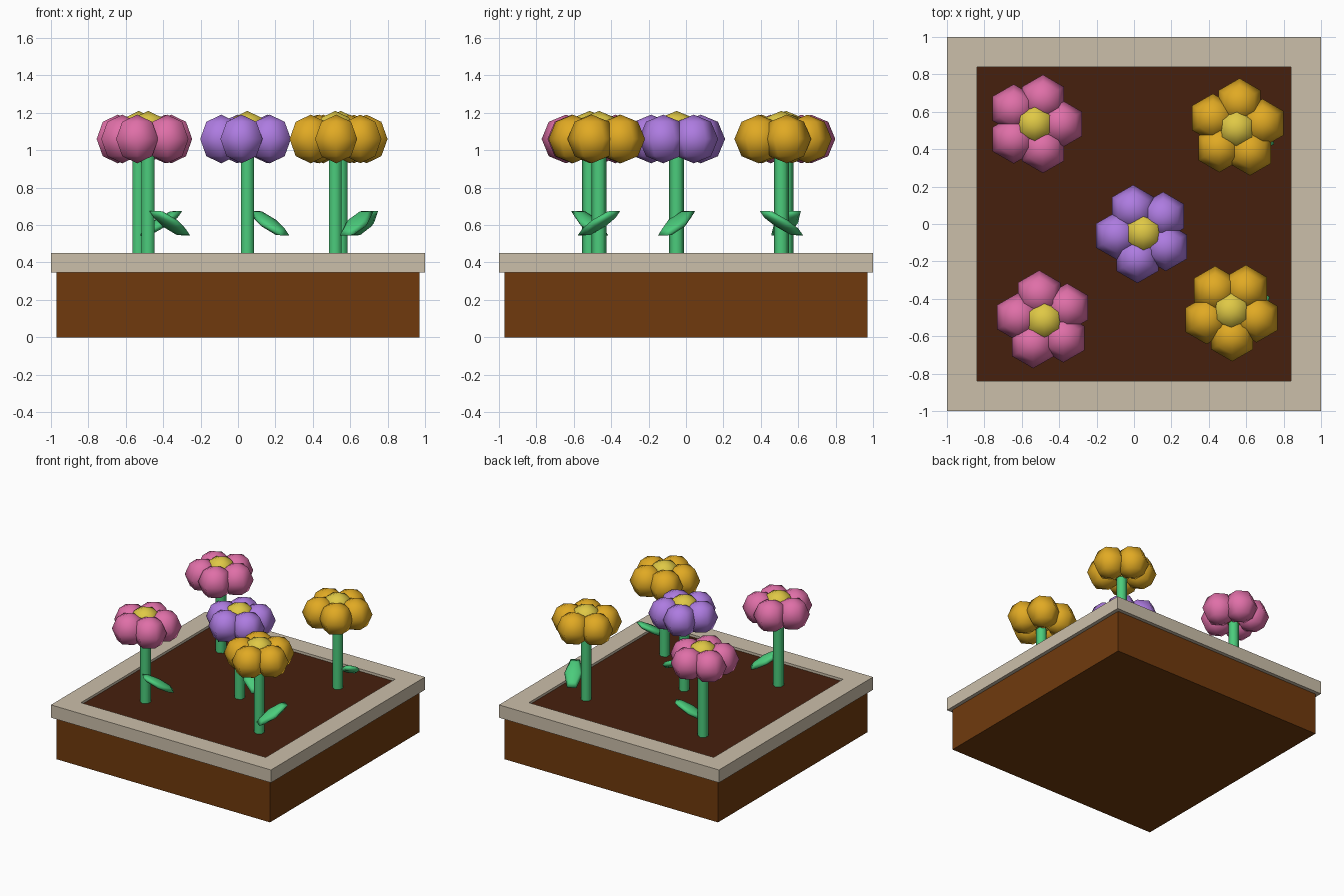
import bpy, bmesh, math
from mathutils import Matrix, Vector

if "Cube" in bpy.data.objects:
    bpy.data.objects.remove(bpy.data.objects["Cube"])


def material(name, rgb):
    m = bpy.data.materials.new(name)
    m.diffuse_color = (*rgb, 1)
    m.use_nodes = True
    m.node_tree.nodes["Principled BSDF"].inputs["Base Color"].default_value = m.diffuse_color
    return m


WOOD = material("brown_wood", (0.16, 0.042, 0.004))
RIM = material("beige_rim", (0.60, 0.52, 0.40))
SOIL = material("dark_soil", (0.062, 0.0145, 0.004))
GREEN = material("leaf_green", (0.07, 0.60, 0.20))
PINK = material("petal_pink", (0.74, 0.16, 0.39))
GOLD = material("petal_gold", (0.75, 0.40, 0.017))
PURPLE = material("petal_purple", (0.42, 0.20, 0.75))
YELLOW = material("centre_yellow", (0.74, 0.58, 0.06))


def finish(name, bm, mat, smooth=False):
    bmesh.ops.recalc_face_normals(bm, faces=bm.faces)
    for f in bm.faces:
        f.smooth = smooth and len(f.verts) < 6
    me = bpy.data.meshes.new(name)
    bm.to_mesh(me)
    bm.free()
    me.materials.append(mat)
    ob = bpy.data.objects.new(name, me)
    bpy.context.collection.objects.link(ob)
    return ob


def box(name, half, z0, z1, mat):
    bm = bmesh.new()
    bmesh.ops.create_cube(bm, size=1, matrix=Matrix.Translation((0, 0, (z0 + z1) / 2))
                          @ Matrix.Diagonal((2 * half, 2 * half, z1 - z0, 1)))
    return finish(name, bm, mat)


def ball(bm, matrix):
    """Six-sided, four-ring ball with corners on +y and -y."""
    rings = [[bm.verts.new(matrix @ Vector((math.sin(p) * math.sin(i * math.pi / 3),
                                            math.sin(p) * math.cos(i * math.pi / 3),
                                            math.cos(p)))) for i in range(6)]
             for p in (math.pi / 4, math.pi / 2, 3 * math.pi / 4)]
    top = bm.verts.new(matrix @ Vector((0, 0, 1)))
    low = bm.verts.new(matrix @ Vector((0, 0, -1)))
    for i in range(6):
        j = (i + 1) % 6
        bm.faces.new((top, rings[0][i], rings[0][j]))
        bm.faces.new((low, rings[2][j], rings[2][i]))
        for a, b in zip(rings, rings[1:]):
            bm.faces.new((a[i], b[i], b[j], a[j]))


# Planter body and soil
box("planter_body", 0.97, 0, 0.36, WOOD)
box("soil", 0.85, 0.34, 0.43, SOIL)

# Square rim: cross-section loops joined round the four corners
bm = bmesh.new()
profile = [(1, 0.345), (1, 0.45), (0.84, 0.45), (0.84, 0.345)]
corners = [(1, 1), (-1, 1), (-1, -1), (1, -1)]
loops = [[bm.verts.new((sx * h, sy * h, z)) for h, z in profile] for sx, sy in corners]
for k in range(4):
    a, b = loops[k], loops[(k + 1) % 4]
    for i in range(4):
        j = (i + 1) % 4
        bm.faces.new((a[i], b[i], b[j], a[j]))
finish("planter_rim", bm, RIM)


def flower(tag, x, y, mat, spin, leaf_turn):
    # Stem
    bm = bmesh.new()
    bmesh.ops.create_cone(bm, cap_ends=True, segments=6, radius1=0.04, radius2=0.04, depth=0.65,
                          matrix=Matrix.Translation((x, y, 0.735)) @ Matrix.Rotation(math.pi / 6, 4, 'Z')
                          @ Matrix.Rotation(math.pi / 6, 4, 'Z'))
    finish("stem_" + tag, bm, GREEN, True)
    # Tilted leaf
    bm = bmesh.new()
    ball(bm, Matrix.Translation((x + 0.115, y, 0.61))
         @ Matrix.Rotation(math.radians(leaf_turn), 4, 'Z')
         @ Matrix.Rotation(math.radians(-30), 4, 'Y')
         @ Matrix.Diagonal((0.15, 0.07, 0.028, 1)))
    finish("leaf_" + tag, bm, GREEN, True)
    # Five petals
    bm = bmesh.new()
    for k in range(5):
        a = math.radians(spin + 72 * k)
        ball(bm, Matrix.Translation((x + 0.14 * math.cos(a), y + 0.14 * math.sin(a), 1.06))
             @ Matrix.Scale(0.13, 4))
    finish("petals_" + tag, bm, mat, True)
    # Flower centre
    bm = bmesh.new()
    ball(bm, Matrix.Translation((x, y, 1.09)) @ Matrix.Scale(0.12, 4))
    finish("centre_" + tag, bm, YELLOW, True)


flower("back_left", -0.53, 0.535, PINK, 0, 25)
flower("back_right", 0.55, 0.51, GOLD, 12, -62)
flower("middle", 0.05, -0.05, PURPLE, 41, 140)
flower("front_left", -0.48, -0.515, PINK, 29, 220)
flower("front_right", 0.52, -0.465, GOLD, 56, 57)
